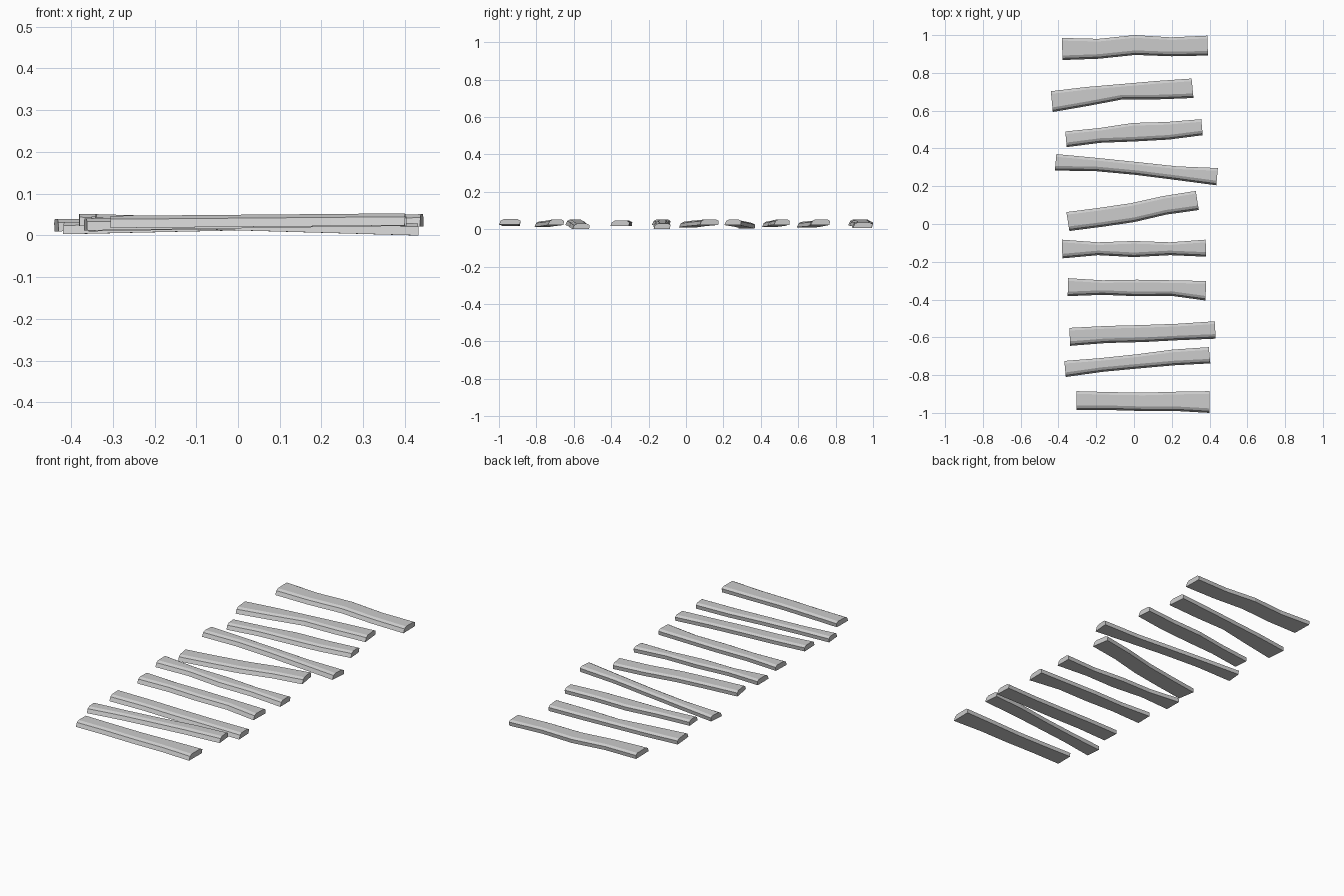
import bpy, bmesh

# Each plank: left x, right x, left base z, right base z, back edge y, front edge y
PLANKS = [
    (-.38, .39, .022, .006, (.985, .98, 1.0, .988, .997), (.868, .875, .895, .888, .892)),
    (-.435, .31, .010, .023, (.703, .725, .741, .757, .77), (.593, .625, .66, .66, .667)),
    (-.36, .36, .012, .023, (.49, .508, .535, .54, .555), (.407, .43, .437, .447, .47)),
    (-.415, .44, .003, .022, (.37, .35, .328, .305, .296), (.283, .28, .26, .233, .205)),
    (-.35, .335, .010, .023, (.063, .085, .11, .148, .175), (-.037, -.015, .01, .05, .074)),
    (-.38, .38, .023, .002, (-.083, -.097, -.09, -.097, -.083), (-.182, -.165, -.175, -.165, -.173)),
    (-.35, .38, .016, .016, (-.287, -.298, -.295, -.298, -.302), (-.382, -.375, -.382, -.38, -.405)),
    (-.34, .43, .022, 0, (-.55, -.54, -.535, -.528, -.515), (-.645, -.63, -.625, -.615, -.607)),
    (-.365, .40, .012, .023, (-.725, -.71, -.69, -.665, -.652), (-.81, -.783, -.765, -.748, -.738)),
    (-.305, .40, .018, .024, (-.885, -.89, -.893, -.888, -.885), (-.985, -.985, -.99, -.99, -1.0)),
]
T = 0.029  # plank thickness


def plank(name, xl, xr, zl, zr, back, front):
    bm = bmesh.new()
    n = len(back)
    slope = (back[-1] + front[-1] - back[0] - front[0]) / 2 / (xr - xl)
    rings = []
    for i, (b, f) in enumerate(zip(back, front)):
        t = i / (n - 1)
        x, z = xl + (xr - xl) * t, zl + (zr - zl) * t
        # worn six-sided section, front to back
        section = [(f, 0), (f + .009, T * .72), (f + .024, T),
                   (b - .014, T), (b, T * .72), (b - .003, 0)]
        rings.append([bm.verts.new((x - slope * (y - (b + f) / 2), y, z + h))
                      for y, h in section])
    for r, s in zip(rings, rings[1:]):
        for k in range(6):
            j = (k + 1) % 6
            bm.faces.new((r[k], r[j], s[j], s[k]))
    bm.faces.new(rings[0])
    bm.faces.new(rings[-1])
    bmesh.ops.recalc_face_normals(bm, faces=bm.faces)
    me = bpy.data.meshes.new(name)
    bm.to_mesh(me)
    bm.free()
    bpy.context.collection.objects.link(bpy.data.objects.new(name, me))


for i, p in enumerate(PLANKS):
    plank(f"walkway_plank_{i + 1}", *p)
